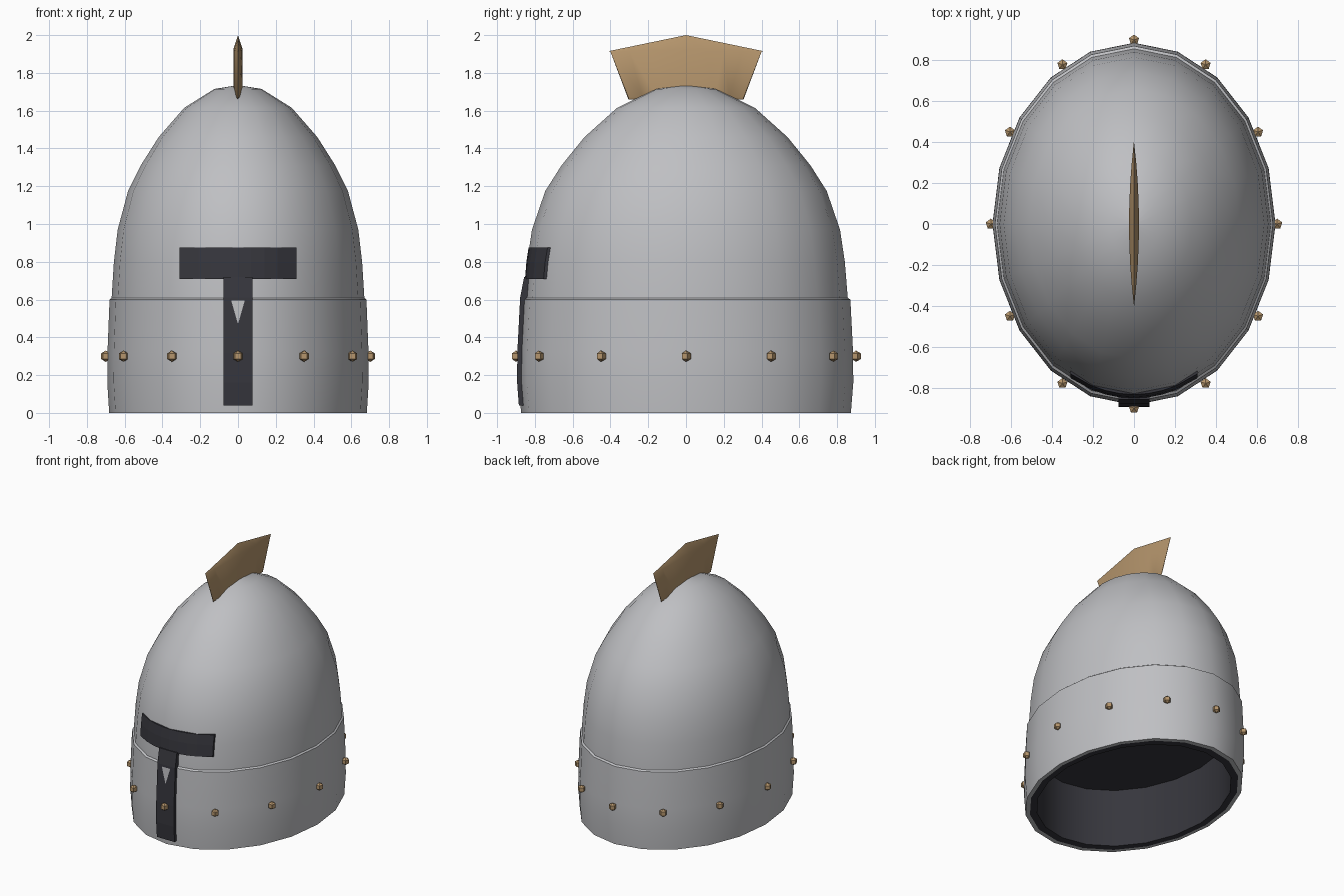
import bpy, bmesh, math

if "Cube" in bpy.data.objects:
    bpy.data.objects.remove(bpy.data.objects["Cube"])

SIDES = 20
RATIO = 1.28  # depth / width of the oval plan


def material(name, rgb):
    m = bpy.data.materials.new(name)
    m.diffuse_color = (*rgb, 1)
    m.use_nodes = True
    m.node_tree.nodes["Principled BSDF"].inputs["Base Color"].default_value = m.diffuse_color
    return m


STEEL = material("steel grey", (0.52, 0.525, 0.545))
DARK = material("dark slate", (0.037, 0.037, 0.046))
BRASS = material("tan brass", (0.46, 0.30, 0.15))


def finish(name, bm, mat, angle=None):
    bmesh.ops.remove_doubles(bm, verts=bm.verts, dist=1e-5)
    mesh = bpy.data.meshes.new(name)
    bm.to_mesh(mesh)
    bm.free()
    mesh.materials.append(mat)
    ob = bpy.data.objects.new(name, mesh)
    bpy.context.collection.objects.link(ob)
    if angle:
        bpy.ops.object.select_all(action='DESELECT')
        ob.select_set(True)
        bpy.context.view_layer.objects.active = ob
        bpy.ops.object.shade_smooth_by_angle(angle=math.radians(angle))
    return ob


def oval_lathe(name, profile, mat):
    """Sweep (half width, z) points, listed outward-facing from bottom to top, round the oval."""
    bm = bmesh.new()
    rows = [[bm.verts.new((r * math.sin(a), -RATIO * r * math.cos(a), z))
             for a in (2 * math.pi * i / SIDES for i in range(SIDES))]
            for r, z in profile]
    for lo, hi in zip(rows, rows[1:]):
        for i in range(SIDES):
            j = (i + 1) % SIDES
            bm.faces.new((lo[i], lo[j], hi[j], hi[i]))
    return finish(name, bm, mat, 32)


def plate(name, grid, mat, depth):
    """Solid sheet: grid rows run bottom to top, columns left to right, facing -y."""
    bm = bmesh.new()
    layers = [[[bm.verts.new((x, y + d, z)) for x, y, z in row] for row in grid]
              for d in (0, depth)]
    front, back = layers
    nr, nc = len(grid), len(grid[0])
    for r in range(nr - 1):
        for c in range(nc - 1):
            for g in layers:
                bm.faces.new((g[r][c], g[r][c + 1], g[r + 1][c + 1], g[r + 1][c]))
    for r in range(nr - 1):
        for c in (0, nc - 1):
            bm.faces.new((front[r][c], front[r + 1][c], back[r + 1][c], back[r][c]))
    for c in range(nc - 1):
        for r in (0, nr - 1):
            bm.faces.new((front[r][c], front[r][c + 1], back[r][c + 1], back[r][c]))
    bmesh.ops.recalc_face_normals(bm, faces=bm.faces)
    return finish(name, bm, mat)


# Dome
DOME = [(0.672, 0.45), (0.669, 0.61), (0.657, 0.80), (0.637, 0.97), (0.582, 1.175),
        (0.515, 1.31), (0.42, 1.46), (0.285, 1.615), (0.125, 1.715), (0.0005, 1.735)]
oval_lathe("dome", DOME, STEEL)

# Raised lower band, with its bottom lip
oval_lathe("lower_band", [(0.655, 0.0), (0.682, 0.0), (0.692, 0.16), (0.691, 0.32),
                          (0.680, 0.60), (0.664, 0.613)], STEEL)

# Dark lining: bottom ring, inner wall and flat ceiling
oval_lathe("lining", [(0.0005, 0.45), (0.61, 0.45), (0.61, 0.0), (0.655, 0.0)], DARK)


def dome_radius(z):
    for (r0, z0), (r1, z1) in zip(DOME, DOME[1:]):
        if z0 <= z <= z1:
            return r0 + (r1 - r0) * (z - z0) / (z1 - z0)


# Eye slot wrapped round the dome
def slot_point(x, z):
    r = dome_radius(z)
    return (x, -RATIO * r * math.sqrt(1 - (x / r) ** 2) - 0.004, z)


columns = [-0.31, -0.21, -0.14, -0.07, 0, 0.07, 0.14, 0.21, 0.31]
plate("eye_slot", [[slot_point(x, z) for x in columns] for z in (0.71, 0.80, 0.875)], DARK, 0.02)

# Vertical breathing slot
stem = [(0.04, -0.885), (0.16, -0.894), (0.32, -0.893), (0.61, -0.878), (0.72, -0.857)]
plate("breathing_slot", [[(x, y, z) for x in (-0.076, 0.076)] for z, y in stem], DARK, 0.045)

# Small steel point showing in the slot
bm = bmesh.new()
bm.faces.new([bm.verts.new(p) for p in
              ((0, -0.888, 0.47), (0.036, -0.882, 0.595), (-0.036, -0.882, 0.595))])
finish("nose_point", bm, STEEL)

# Rivets round the band
bm = bmesh.new()
for i in range(12):
    a = i * math.pi / 6
    new = bmesh.ops.create_uvsphere(bm, u_segments=5, v_segments=3, radius=0.03)["verts"]
    bmesh.ops.translate(bm, verts=new, vec=(0.70 * math.sin(a), -0.90 * math.cos(a), 0.30))
finish("rivets", bm, BRASS)

# Crest: thin fan, thickest in the middle and sharp at both ends
bm = bmesh.new()
loops = []
for i in range(9):
    t = i / 4 - 1
    w = 0.024 * (1 - t * t) + 0.0004
    top, slope = 2.0 - 0.085 * abs(t), 0.07 * (1 - abs(t)) + 0.003
    loops.append([bm.verts.new(p) for p in (
        (0, 0.41 * t, top), (w, 0.40 * t, top - slope), (w, 0.305 * t, 1.67),
        (0, 0.305 * t, 1.66), (-w, 0.305 * t, 1.67), (-w, 0.40 * t, top - slope))])
for a, b in zip(loops, loops[1:]):
    for k in range(6):
        n = (k + 1) % 6
        bm.faces.new((a[k], a[n], b[n], b[k]))
bm.faces.new(loops[0])
bm.faces.new(loops[-1])
bmesh.ops.recalc_face_normals(bm, faces=bm.faces)
finish("crest", bm, BRASS, 30)
